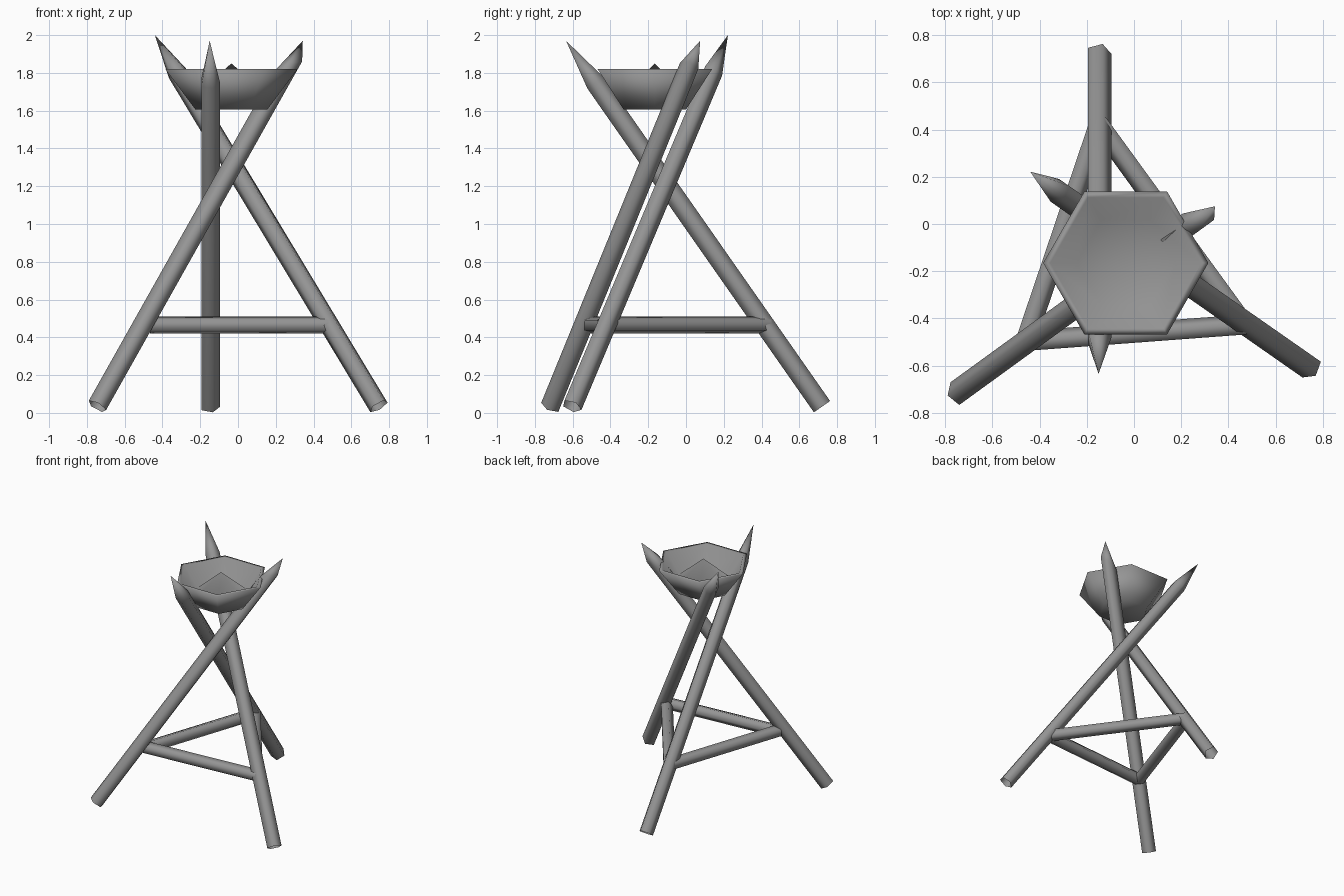
import bpy, bmesh
from math import cos, sin, pi, radians
from mathutils import Vector

if "Cube" in bpy.data.objects:
    bpy.data.objects.remove(bpy.data.objects["Cube"])

# Dark grey for every part
grey = bpy.data.materials.new("dark_grey")
grey.diffuse_color = (0.3, 0.3, 0.3, 1)
grey.use_nodes = True
grey.node_tree.nodes["Principled BSDF"].inputs["Base Color"].default_value = grey.diffuse_color


def finish(name, bm, angle):
    bmesh.ops.recalc_face_normals(bm, faces=bm.faces)
    mesh = bpy.data.meshes.new(name)
    bm.to_mesh(mesh)
    bm.free()
    mesh.materials.append(grey)
    obj = bpy.data.objects.new(name, mesh)
    bpy.context.collection.objects.link(obj)
    bpy.ops.object.select_all(action='DESELECT')
    obj.select_set(True)
    bpy.context.view_layer.objects.active = obj
    bpy.ops.object.shade_smooth_by_angle(angle=radians(angle))
    return obj


def bridge(bm, a, b):
    n = len(a)
    for i in range(n):
        bm.faces.new((a[i], a[(i + 1) % n], b[(i + 1) % n], b[i]))


def fan(bm, ring, tip):
    for i in range(len(ring)):
        bm.faces.new((ring[i], ring[(i + 1) % len(ring)], tip))


def pole(name, start, end, radius, taper=None, skew=0):
    """Five-sided open pole; taper is where the sharpened tip begins, skew slants that cut."""
    start, end = Vector(start), Vector(end)
    d = (end - start).normalized()
    side = Vector((0, 0, 1)).cross(d).normalized()
    up = d.cross(side)
    bm = bmesh.new()

    def ring(t, slant):
        verts = []
        for i in range(5):
            c, s = cos(2 * pi * i / 5), sin(2 * pi * i / 5)
            verts.append(bm.verts.new(start.lerp(end, t - slant * (c + s)) + radius * (side * c + up * s)))
        return verts

    a, b = ring(0, 0), ring(taper or 1, skew)
    bridge(bm, a, b)
    if taper:
        fan(bm, b, bm.verts.new(end))
    return finish(name, bm, 80)


# Three crossing, sharpened legs
pole("back_leg", (-0.15, 0.72, 0.033), (-0.15, -0.635, 1.97), 0.055, 0.885)
pole("left_leg", (-0.745, -0.715, 0.035), (0.343, 0.075, 1.97), 0.055, 0.925, 0.02)
pole("right_leg", (0.745, -0.605, 0.035), (-0.44, 0.222, 2.0), 0.055, 0.9)

# Rungs tying the legs together
joints = [(-0.15, 0.43, 0.465), (-0.465, -0.5, 0.465), (0.475, -0.43, 0.465)]
for i, name in enumerate(("left_rung", "front_rung", "right_rung")):
    pole(name, joints[i], joints[(i + 1) % 3], 0.047)

# Hexagonal bowl, its inside rising to a low mound of fuel
CX, CY = -0.035, -0.165
bm = bmesh.new()
rings = [[bm.verts.new((CX + r * cos(pi * i / 3), CY + r * sin(pi * i / 3), z)) for i in range(6)]
         for r, z in ((0.19, 1.605), (0.35, 1.82), (0.32, 1.82), (0.208, 1.67))]
for a, b in zip(rings, rings[1:]):
    bridge(bm, a, b)
bm.faces.new(rings[0])
fan(bm, rings[-1], bm.verts.new((CX, CY, 1.85)))
finish("bowl", bm, 180)
